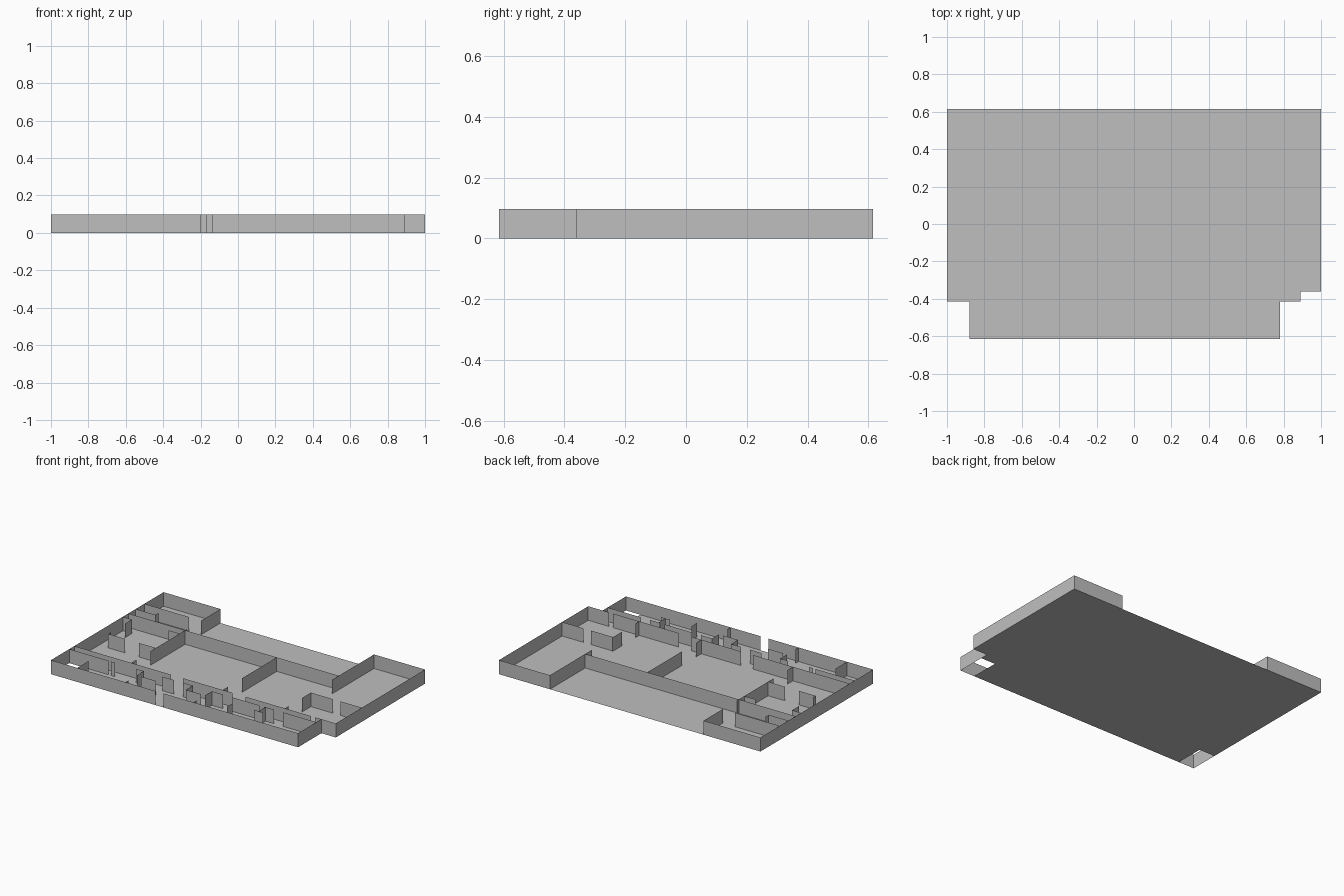
import bpy
import bmesh

WALL_HEIGHT = 0.097
WEST, EAST, NORTH, SOUTH = -1.0, 1.0, 0.615, -0.615
PORCH_EAST, STEP, HALL, ROOMS = 0.89, -0.36, -0.415, -0.49
WEST_WING, EAST_WING, BACK_WALL = -0.565, 0.61, 0.23

cube = bpy.data.objects.get("Cube")
if cube:
    bpy.data.objects.remove(cube, do_unlink=True)

gray = bpy.data.materials.new("plain gray")
gray.use_nodes = True
COLOUR = (0.52, 0.52, 0.52, 1.0)
gray.diffuse_color = COLOUR
gray.node_tree.nodes["Principled BSDF"].inputs["Base Color"].default_value = COLOUR


def finish(name, bm):
    mesh = bpy.data.meshes.new(name)
    bm.to_mesh(mesh)
    bm.free()
    mesh.materials.append(gray)
    obj = bpy.data.objects.new(name, mesh)
    bpy.context.scene.collection.objects.link(obj)
    return obj


def along_x(y, *spans):
    """Wall runs parallel to the front, one for each start and end."""
    return [((a, y), (b, y)) for a, b in spans]


def along_y(x, *spans):
    """Wall runs from front to back."""
    return [((x, a), (x, b)) for a, b in spans]


def build_walls(name, *runs):
    """Raise thin upright sheets over the given plan lines."""
    bm = bmesh.new()
    for run in runs:
        for start, end in run:
            low = [bm.verts.new((*p, 0)) for p in (start, end)]
            high = [bm.verts.new((*p, WALL_HEIGHT)) for p in (end, start)]
            bm.faces.new(low + high)
    return finish(name, bm)


# Floor slab, stepped at the front corners
outline = [(WEST, NORTH), (WEST, HALL), (-0.88, HALL), (-0.88, SOUTH),
           (0.78, SOUTH), (0.78, HALL), (PORCH_EAST, HALL),
           (PORCH_EAST, STEP), (EAST, STEP), (EAST, NORTH)]
bm = bmesh.new()
bm.faces.new([bm.verts.new((x, y, 0)) for x, y in outline])
finish("floor", bm)

# Outside walls, with an entrance in the front and an open rear court
build_walls(
    "outer_walls",
    along_y(WEST, (SOUTH, NORTH)),
    along_y(EAST, (STEP, NORTH)),
    along_y(PORCH_EAST, (SOUTH, STEP)),
    along_x(SOUTH, (WEST, -0.2), (-0.14, PORCH_EAST)),
    along_x(NORTH, (WEST, WEST_WING), (EAST_WING, EAST)),
)

# Main hall
build_walls(
    "main_hall_walls",
    along_x(BACK_WALL, (WEST, EAST_WING)),
    along_y(0.135, (STEP, -0.3), (-0.15, BACK_WALL)),
    along_x(STEP, (WEST, -0.26), (-0.17, 0.21), (0.31, 0.81), (0.84, EAST)),
)

# East wing
build_walls(
    "east_wing_walls",
    along_y(EAST_WING, (STEP, -0.32), (-0.17, -0.07), (0.155, NORTH)),
    along_x(-0.075, (EAST_WING, 0.78), (0.835, EAST)),
)

# West wing
build_walls(
    "west_wing_walls",
    along_y(WEST_WING, (STEP, -0.3), (-0.15, 0.25), (0.4, NORTH)),
    along_x(0.405, (WEST, -0.66)),
    along_x(0.31, (WEST, -0.85)),
    along_y(-0.85, (0.31, 0.345)),
    along_x(0.17, (WEST, -0.93), (-0.65, WEST_WING)),
    along_y(-0.93, (-0.09, -0.06), (0.095, 0.17)),
    along_x(-0.09, (-0.93, -0.8), (-0.695, WEST_WING)),
)

# Front corridor and its small rooms
build_walls(
    "corridor_walls",
    along_x(HALL, (WEST, -0.7), (-0.68, -0.65), (-0.49, -0.43),
            (-0.285, -0.2), (-0.13, -0.055), (0.09, 0.175),
            (0.245, 0.455), (0.49, 0.565), (0.635, PORCH_EAST)),
)
build_walls(
    "front_room_walls",
    along_y(-0.8, (SOUTH, ROOMS)),
    along_y(-0.43, (SOUTH, -0.58), (ROOMS, HALL)),
    along_x(ROOMS, (-0.4, -0.285), (-0.055, 0.06), (0.465, 0.535)),
    along_y(-0.055, (ROOMS, HALL)),
    along_y(0.09, (SOUTH, -0.58), (ROOMS, HALL)),
    along_y(0.3, (-0.55, ROOMS)),
    along_y(0.5, (ROOMS, HALL)),
)
